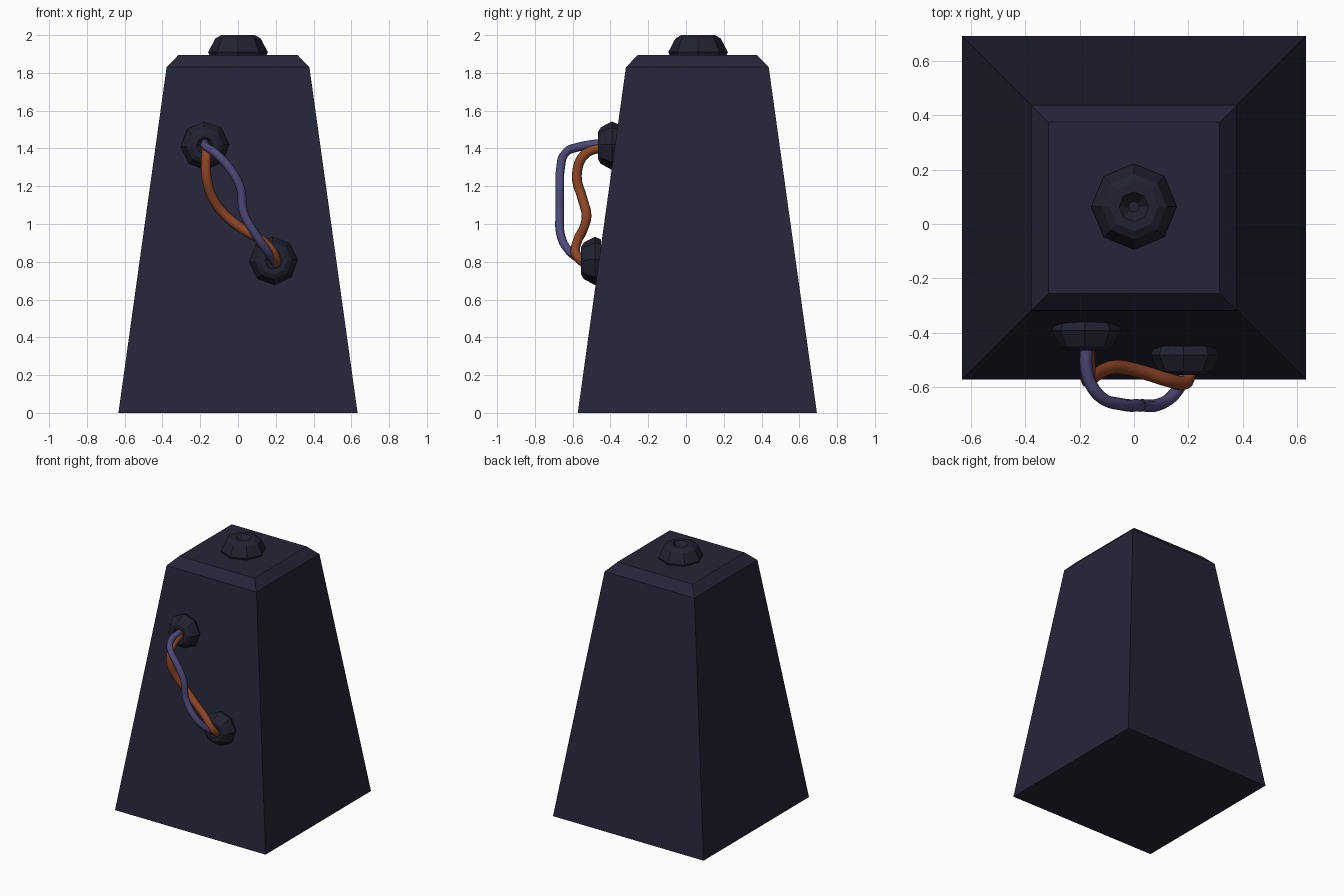
import bpy, math
from mathutils import Matrix, Vector

if "Cube" in bpy.data.objects:
    bpy.data.objects.remove(bpy.data.objects["Cube"])


def material(name, rgb):
    m = bpy.data.materials.new(name)
    m.diffuse_color = (*rgb, 1)
    m.use_nodes = True
    m.node_tree.nodes["Principled BSDF"].inputs["Base Color"].default_value = m.diffuse_color
    return m


DARK = material("dark navy", (0.018, 0.018, 0.040))
KNOB = material("dark slate", (0.015, 0.016, 0.030))
ORANGE = material("burnt orange", (0.26, 0.058, 0.018))
BLUE = material("muted violet blue", (0.075, 0.068, 0.19))

CY = 0.06  # body centre in y


def make(name, verts, faces, mat):
    me = bpy.data.meshes.new(name)
    me.from_pydata(verts, [], faces)
    me.materials.append(mat)
    ob = bpy.data.objects.new(name, me)
    bpy.context.collection.objects.link(ob)
    return ob


def lathe(name, profile, sides, mat, matrix, turn=0.0):
    """Stack rings of (radius, height) and cap both ends."""
    verts, faces = [], []
    for r, h in profile:
        for i in range(sides):
            a = turn + 2 * math.pi * i / sides
            verts.append(matrix @ Vector((r * math.cos(a), r * math.sin(a), h)))
    for k in range(len(profile) - 1):
        for i in range(sides):
            j = (i + 1) % sides
            faces.append((k * sides + i, k * sides + j,
                          (k + 1) * sides + j, (k + 1) * sides + i))
    last = (len(profile) - 1) * sides
    faces.append(tuple(reversed(range(sides))))
    faces.append(tuple(range(last, last + sides)))
    return make(name, verts, faces, mat)


# Tapered block with chamfered top
s = math.sqrt(2)
lathe("tapered_body", [(0.633 * s, 0), (0.378 * s, 1.83), (0.315 * s, 1.895)],
      4, DARK, Matrix.Translation((0, CY, 0)), math.pi / 4)

# Octagonal knob on top and two smaller sockets on the front
knob = [(0.14, 0), (0.158, 0.04), (0.12, 0.112), (0.09, 0.13),
        (0.055, 0.13), (0.02, 0.09)]
lathe("top_knob", knob, 8, KNOB, Matrix.Translation((0, CY + 0.004, 1.87)))
for name, loc in (("upper_socket", (-0.175, -0.36, 1.415)),
                  ("lower_socket", (0.188, -0.45, 0.805))):
    mat = (Matrix.Translation(loc) @ Matrix.Rotation(math.pi / 2, 4, 'X')
           @ Matrix.Scale(0.81, 4))
    lathe(name, knob, 8, KNOB, mat, math.radians(3))


# Cables between the sockets
def cable(name, points, radius, mat):
    cu = bpy.data.curves.new(name, 'CURVE')
    cu.dimensions = '3D'
    cu.bevel_depth = radius
    cu.bevel_resolution = 2
    cu.resolution_u = 5
    cu.use_fill_caps = True
    sp = cu.splines.new('BEZIER')
    sp.bezier_points.add(len(points) - 1)
    for bp, p in zip(sp.bezier_points, points):
        bp.co = p
        bp.handle_left_type = bp.handle_right_type = 'AUTO'
    cu.materials.append(mat)
    ob = bpy.data.objects.new(name, cu)
    bpy.context.collection.objects.link(ob)
    bpy.ops.object.select_all(action='DESELECT')
    ob.select_set(True)
    bpy.context.view_layer.objects.active = ob
    bpy.ops.object.convert(target='MESH')
    bpy.ops.object.shade_smooth_by_angle(angle=math.radians(50))


cable("orange_cable", [
    (-0.172, -0.43, 1.41), (-0.168, -0.535, 1.37), (-0.168, -0.578, 1.26),
    (-0.135, -0.55, 1.14), (-0.07, -0.527, 1.05), (0.03, -0.545, 0.97),
    (0.13, -0.575, 0.91), (0.19, -0.583, 0.84), (0.205, -0.53, 0.785)],
    0.026, ORANGE)
cable("blue_cable", [
    (-0.175, -0.43, 1.43), (-0.17, -0.56, 1.41), (-0.125, -0.635, 1.38),
    (-0.04, -0.665, 1.29), (0.013, -0.668, 1.19), (0.03, -0.668, 1.06),
    (0.09, -0.665, 0.95), (0.145, -0.63, 0.87), (0.2, -0.54, 0.795)],
    0.023, BLUE)
